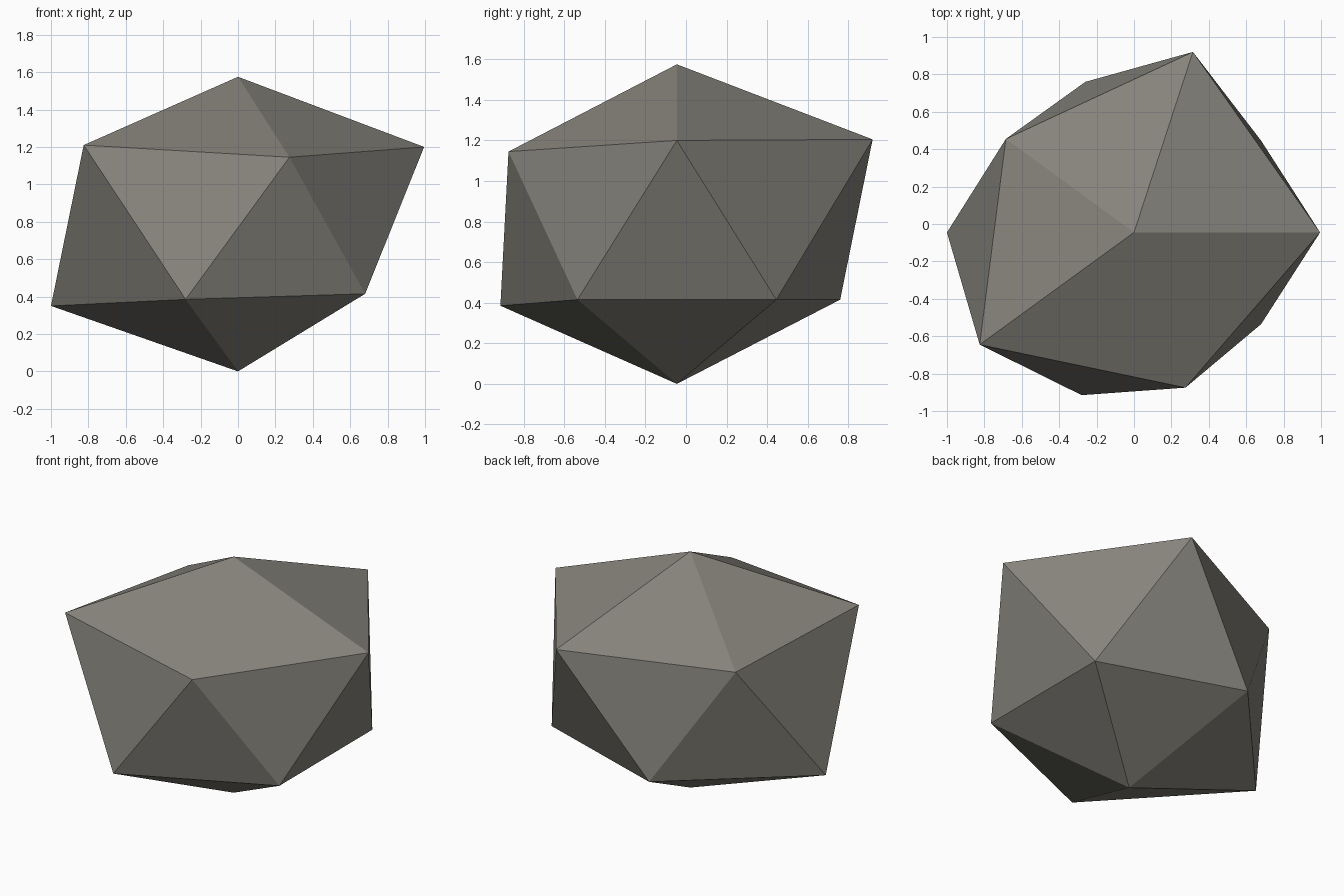
import bpy
import bmesh

default_cube = bpy.data.objects.get("Cube")
if default_cube:
    bpy.data.objects.remove(default_cube, do_unlink=True)

# Warm grey stone
stone = bpy.data.materials.new("warm grey stone")
stone.use_nodes = True
colour = (0.24, 0.23, 0.2, 1)
stone.diffuse_color = colour
bsdf = next(n for n in stone.node_tree.nodes if n.type == 'BSDF_PRINCIPLED')
bsdf.inputs["Base Color"].default_value = colour

# Irregular corners of a twenty-sided boulder, counter-clockwise from +x
upper_ring = [(0.995, -0.045, 1.2), (0.315, 0.92, 1.205), (-0.685, 0.455, 1.143),
              (-0.825, -0.645, 1.21), (0.275, -0.875, 1.145)]
lower_ring = [(0.68, 0.445, 0.415), (-0.26, 0.76, 0.415), (-1, -0.045, 0.35),
              (-0.28, -0.915, 0.385), (0.68, -0.535, 0.415)]

bm = bmesh.new()
peak = bm.verts.new((0, -0.045, 1.575))
base = bm.verts.new((0, -0.045, 0))
upper = [bm.verts.new(p) for p in upper_ring]
lower = [bm.verts.new(p) for p in lower_ring]

# Cap, zigzag middle band and underside
for i in range(5):
    j = (i + 1) % 5
    bm.faces.new((peak, upper[i], upper[j]))
    bm.faces.new((upper[i], lower[i], upper[j]))
    bm.faces.new((lower[i], lower[j], upper[j]))
    bm.faces.new((base, lower[j], lower[i]))
bmesh.ops.recalc_face_normals(bm, faces=bm.faces)

mesh = bpy.data.meshes.new("boulder")
bm.to_mesh(mesh)
bm.free()
mesh.materials.append(stone)
boulder = bpy.data.objects.new("boulder", mesh)
bpy.context.collection.objects.link(boulder)
